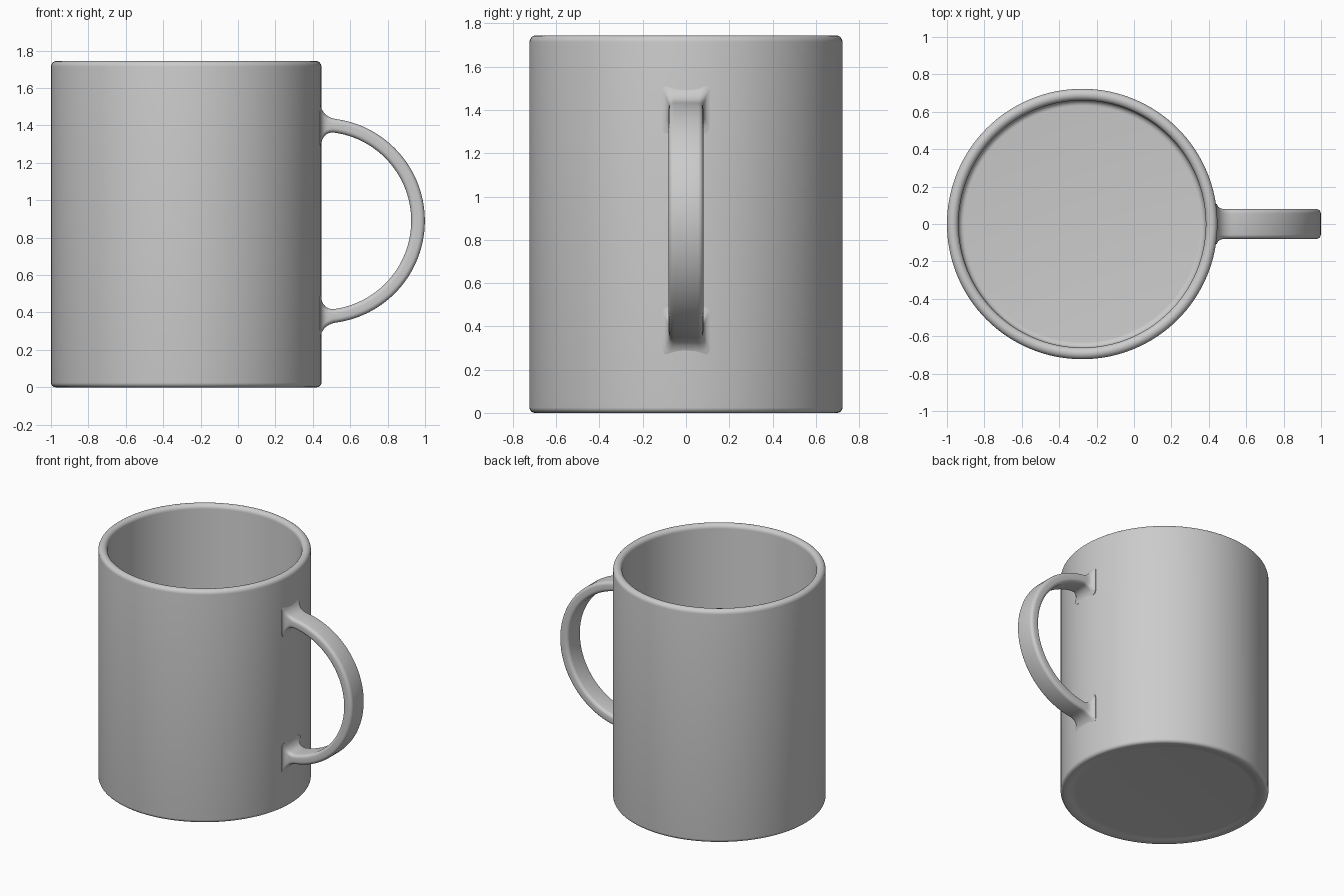
import bpy, bmesh, math
from mathutils import Vector

if "Cube" in bpy.data.objects:
    bpy.data.objects.remove(bpy.data.objects["Cube"])

CX, R, RI, H = -0.277, 0.723, 0.661, 1.745


def make_object(name, bm, angle):
    bmesh.ops.recalc_face_normals(bm, faces=bm.faces)
    mesh = bpy.data.meshes.new(name)
    bm.to_mesh(mesh)
    bm.free()
    obj = bpy.data.objects.new(name, mesh)
    bpy.context.collection.objects.link(obj)
    bpy.ops.object.select_all(action='DESELECT')
    obj.select_set(True)
    bpy.context.view_layer.objects.active = obj
    bpy.ops.object.shade_smooth_by_angle(angle=math.radians(angle))
    return obj


def arc(cx, cy, r, a0, a1, n=6):
    angles = [math.radians(a0 + (a1 - a0) * i / n) for i in range(n + 1)]
    return [(cx + r * math.cos(a), cy + r * math.sin(a)) for a in angles]


def bridge(bm, rings):
    n = len(rings[0])
    for a, b in zip(rings, rings[1:]):
        for i in range(n):
            j = (i + 1) % n
            bm.faces.new((a[i], a[j], b[j], b[i]))
    bm.faces.new(rings[0])
    bm.faces.new(rings[-1])


# Mug body: shallow recessed base, rounded foot, rolled rim, inner floor
half = (R - RI) / 2
profile = [(0.62, 0.012), (0.645, 0.010), (0.665, 0.003)]
profile += arc(R - 0.025, 0.025, 0.025, -90, 0)
profile += arc(RI + half, H - half, half, 0, 180, 12)
profile += arc(RI - 0.03, 0.09, 0.03, 0, -90)
bm = bmesh.new()
SEG = 128
rings = [[bm.verts.new((CX + r * math.cos(2 * math.pi * i / SEG),
                        r * math.sin(2 * math.pi * i / SEG), z))
          for i in range(SEG)] for r, z in profile]
bridge(bm, rings)
make_object("mug_body", bm, 40)

# Handle: flat rounded band swept along a half circle, flaring into the wall
HX, HZ, HR = 0.45, 0.89, 0.5125
HW, HT, CORNER = 0.08, 0.0365, 0.024


def fillet(d, r):
    d = min(max(d, 0.0), r)
    return r - math.sqrt(r * r - (r - d) ** 2)


def section(w, t):
    pts = []
    for k, (sx, sy) in enumerate(((1, 1), (-1, 1), (-1, -1), (1, -1))):
        pts += arc(sx * (w - CORNER), sy * (t - CORNER), CORNER, 90 * k, 90 * k + 90, 5)
    return pts


end = [-92.5, -91.5, -91, -90.5, -90, -89, -88, -87, -86, -84.5, -83, -81]
angles = end + [-78 + 3 * i for i in range(53)] + [-a for a in reversed(end)]
bm = bmesh.new()
rings = []
for deg in angles:
    a = math.radians(deg)
    out = Vector((math.cos(a), 0, math.sin(a)))
    centre = Vector((HX, 0, HZ)) + out * HR
    d = centre.x - 0.443
    pts = section(HW + fillet(d, 0.04) * 0.7, HT + fillet(d, 0.075))
    rings.append([bm.verts.new(centre + out * t + Vector((0, w, 0))) for w, t in pts])
bridge(bm, rings)
make_object("handle", bm, 50)
